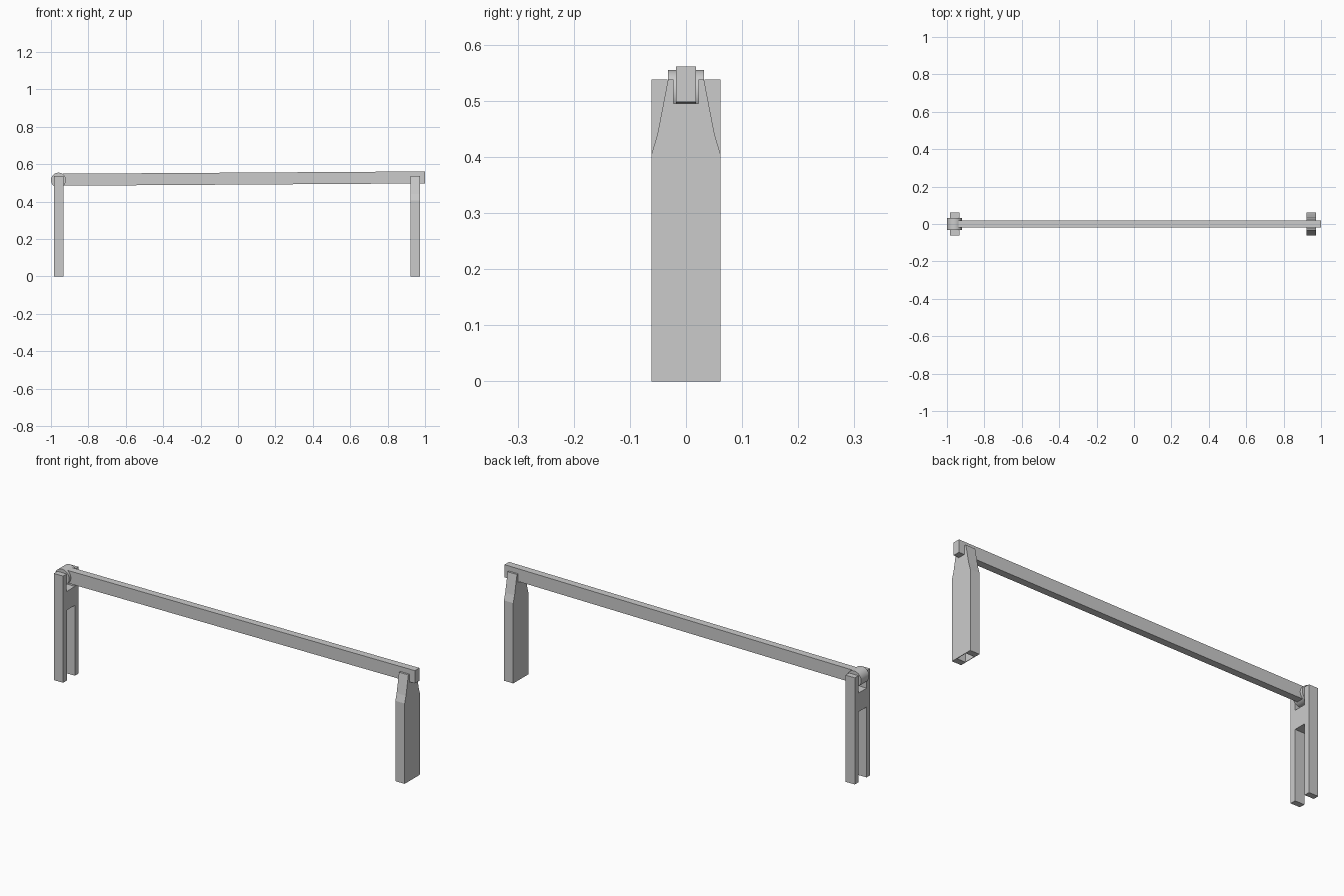
import bpy, bmesh, math

if "Cube" in bpy.data.objects:
    bpy.data.objects.remove(bpy.data.objects["Cube"])

grey = bpy.data.materials.new("light_grey")
grey.use_nodes = True
grey.diffuse_color = (0.6, 0.6, 0.6, 1)
grey.node_tree.nodes["Principled BSDF"].inputs["Base Color"].default_value = (0.6, 0.6, 0.6, 1)


def prism(name, half, x0, x1):
    """Mirror a half outline (y, z) across y = 0 and extrude it along x."""
    outline = half + [(-y, z) for y, z in reversed(half) if y > 0]
    bm = bmesh.new()
    face = bm.faces.new([bm.verts.new((x0, y, z)) for y, z in outline])
    ext = bmesh.ops.extrude_face_region(bm, geom=[face])
    moved = [v for v in ext["geom"] if isinstance(v, bmesh.types.BMVert)]
    bmesh.ops.translate(bm, verts=moved, vec=(x1 - x0, 0, 0))
    bmesh.ops.recalc_face_normals(bm, faces=bm.faces)
    mesh = bpy.data.meshes.new(name)
    bm.to_mesh(mesh)
    bm.free()
    obj = bpy.data.objects.new(name, mesh)
    mesh.materials.append(grey)
    bpy.context.collection.objects.link(obj)
    return obj


W, TOP, SLOT = 0.0615, 0.538, 0.355

# Hinge post: two legs joined by a cross piece
prism("hinge_post", [(0, 0.45), (0.033, 0.45), (0.033, TOP), (W, TOP), (W, 0),
                     (0.032, 0), (0.032, SLOT), (0, SLOT)], -0.985, -0.933)

# Rest post: tapered fork on top, hollow below
prism("rest_post", [(0, 0.495), (0.022, 0.495), (0.022, TOP), (0.032, TOP), (0.051, 0.44),
                    (W, 0.405), (W, 0), (0.03, 0), (0.03, SLOT), (0, SLOT)], 0.921, 0.973)

# Thin covers closing the hollow of the rest post
for name, x in (("inner_cover", 0.921), ("outer_cover", 0.97)):
    prism(name, [(0.03, 0), (0.03, SLOT)], x, x + 0.003)

# Hinge drum
bpy.ops.mesh.primitive_cylinder_add(vertices=32, radius=0.04, depth=0.064,
                                    location=(-0.96, 0, 0.515), rotation=(math.pi / 2, 0, 0))
drum = bpy.context.object
drum.name = "hinge_drum"
drum.data.materials.append(grey)
bpy.ops.object.shade_smooth_by_angle()

# Barrier arm, rising slightly towards the rest post
arm = prism("barrier_arm", [(0.018, -0.032), (0.018, 0.032)], 0, 1.96)
arm.location = (-0.96, 0, 0.517)
arm.rotation_euler.y = -0.0064
